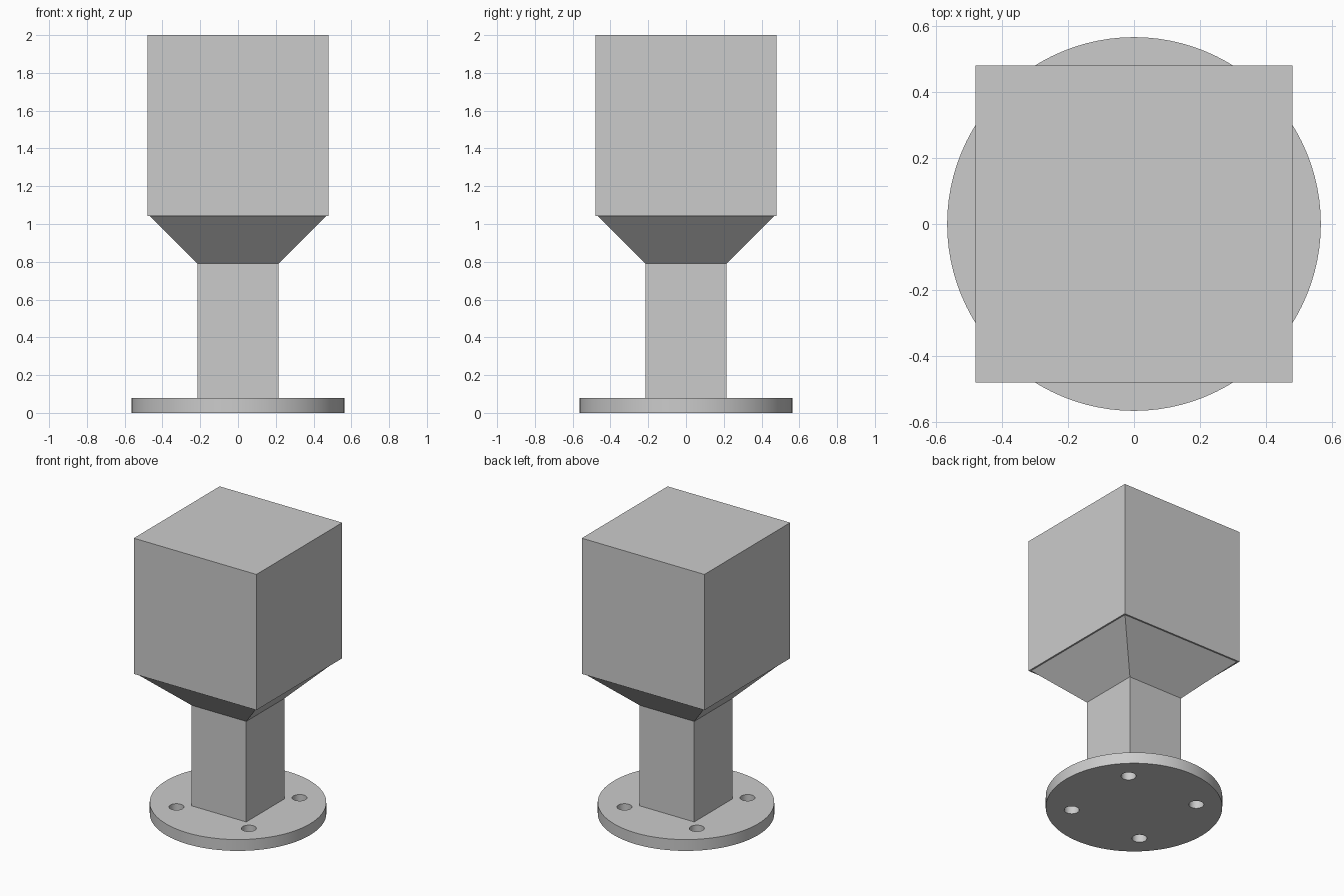
import bpy
import bmesh
from math import radians
from mathutils import Matrix

default_cube = bpy.data.objects.get("Cube")
if default_cube:
    bpy.data.objects.remove(default_cube, do_unlink=True)

grey = bpy.data.materials.new("plain grey")
grey.use_nodes = True
colour = (0.6, 0.6, 0.6, 1)
grey.diffuse_color = colour
grey.node_tree.nodes["Principled BSDF"].inputs["Base Color"].default_value = colour

FLANGE_TOP, NECK_TOP, HEAD_BOTTOM, HEAD_TOP = 0.08, 0.79, 1.042, 2.0
NECK, FUNNEL, HEAD = 0.214, 0.468, 0.479      # half widths
FLANGE_RADIUS, HOLE_RADIUS, HOLE_OFFSET = 0.565, 0.048, 0.283


def make_object(name, bm):
    bmesh.ops.recalc_face_normals(bm, faces=bm.faces)
    mesh = bpy.data.meshes.new(name)
    bm.to_mesh(mesh)
    bm.free()
    mesh.materials.append(grey)
    obj = bpy.data.objects.new(name, mesh)
    bpy.context.collection.objects.link(obj)
    return obj


def add_cylinder(bm, radius, bottom, top, sides, x=0, y=0):
    bmesh.ops.create_cone(bm, cap_ends=True, segments=sides, radius1=radius,
                          radius2=radius, depth=top - bottom,
                          matrix=Matrix.Translation((x, y, (bottom + top) / 2)))


# Square body: neck, flared funnel, narrow lip and cubic head in one skin
bm = bmesh.new()
profile = [(NECK, FLANGE_TOP), (NECK, NECK_TOP), (FUNNEL, HEAD_BOTTOM),
           (HEAD, HEAD_BOTTOM), (HEAD, HEAD_TOP)]
rings = [[bm.verts.new((sx * h, sy * h, z))
          for sx, sy in ((-1, -1), (1, -1), (1, 1), (-1, 1))] for h, z in profile]
for low, high in zip(rings, rings[1:]):
    for i in range(4):
        j = (i + 1) % 4
        bm.faces.new((low[i], low[j], high[j], high[i]))
bm.faces.new(rings[0])
bm.faces.new(rings[-1])
make_object("post_and_head", bm)

# Round base flange
bm = bmesh.new()
add_cylinder(bm, FLANGE_RADIUS, 0, FLANGE_TOP, 96)
flange = make_object("base_flange", bm)

# Four bolt holes cut through the flange
bm = bmesh.new()
for sx in (-1, 1):
    for sy in (-1, 1):
        add_cylinder(bm, HOLE_RADIUS, -0.1, FLANGE_TOP + 0.1, 32,
                     sx * HOLE_OFFSET, sy * HOLE_OFFSET)
cutter = make_object("bolt_hole_cutter", bm)
cutter.hide_render = True
cut = flange.modifiers.new("bolt holes", 'BOOLEAN')
cut.operation = 'DIFFERENCE'
cut.solver = 'EXACT'
cut.object = cutter

bpy.ops.object.select_all(action='DESELECT')
flange.select_set(True)
bpy.context.view_layer.objects.active = flange
bpy.ops.object.modifier_apply(modifier=cut.name)
bpy.data.objects.remove(cutter, do_unlink=True)
bpy.ops.object.shade_smooth_by_angle(angle=radians(30))
